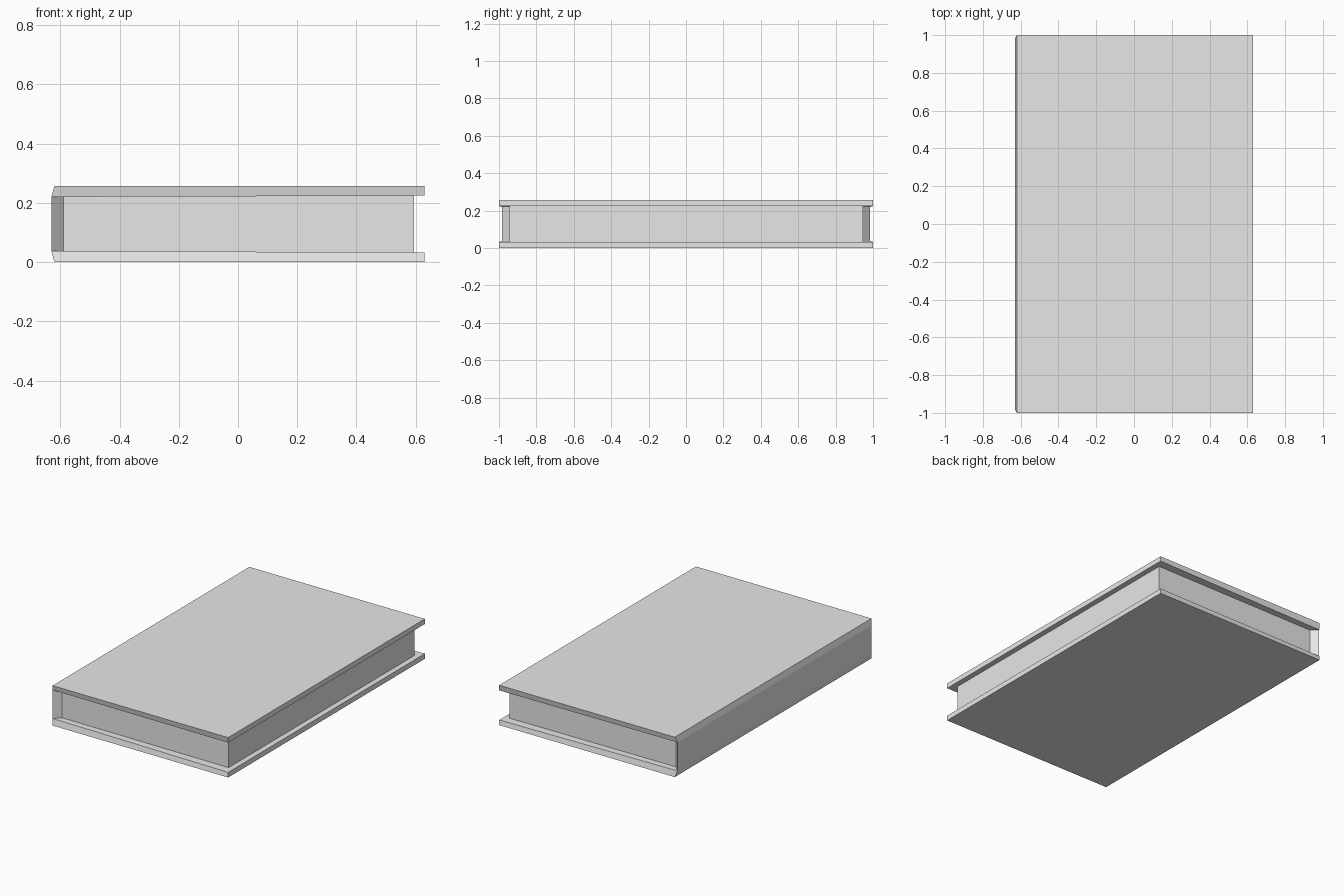
import bpy
import bmesh

cube = bpy.data.objects.get("Cube")
if cube:
    bpy.data.objects.remove(cube, do_unlink=True)

# One plain grey for the whole book
grey = bpy.data.materials.new("light grey")
grey.use_nodes = True
grey.diffuse_color = (0.8, 0.8, 0.8, 1)
grey.node_tree.nodes["Principled BSDF"].inputs["Base Color"].default_value = (0.8, 0.8, 0.8, 1)

HEIGHT = 0.257
FORE, HALF = 0.63, 1.0          # fore edge x, half length
SPINE_X, SPINE_Y = -0.63, 0.985  # outer face of the spine
HINGE_Z, RIM_Z = 0.037, 0.033    # board thickness at spine and fore edge
PAGE_X, PAGE_Y = 0.595, 0.945


def loft(name, loop_a, loop_b):
    """Solid between two matching loops of four corners."""
    bm = bmesh.new()
    a = [bm.verts.new(p) for p in loop_a]
    b = [bm.verts.new(p) for p in loop_b]
    bm.faces.new(a)
    bm.faces.new(b)
    for i in range(4):
        j = (i + 1) % 4
        bm.faces.new((a[i], a[j], b[j], b[i]))
    bmesh.ops.recalc_face_normals(bm, faces=bm.faces)
    mesh = bpy.data.meshes.new(name)
    bm.to_mesh(mesh)
    bm.free()
    mesh.materials.append(grey)
    obj = bpy.data.objects.new(name, mesh)
    bpy.context.collection.objects.link(obj)
    return obj


def board_loop(x, y, z_spine, z_rim):
    return [(x, -y, z_spine), (FORE, -HALF, z_rim), (FORE, HALF, z_rim), (x, y, z_spine)]


def upright_loop(x, y, z):
    return [(x, -y, z), (x, y, z), (x, y, HEIGHT - z), (x, -y, HEIGHT - z)]


# Covers, tapering in slightly towards the spine
for name, flip in (("bottom_cover", False), ("top_cover", True)):
    level = (lambda z: HEIGHT - z) if flip else (lambda z: z)
    loft(name,
         board_loop(SPINE_X + 0.01, HALF, level(0), level(0)),
         board_loop(SPINE_X, SPINE_Y, level(HINGE_Z), level(RIM_Z)))

# Spine with mitred ends narrowing to the pages
loft("spine",
     upright_loop(SPINE_X, SPINE_Y, HINGE_Z),
     upright_loop(SPINE_X + 0.04, PAGE_Y, RIM_Z - 0.005))

# Page block, seated a little into covers and spine
loft("pages",
     upright_loop(SPINE_X + 0.035, PAGE_Y, RIM_Z - 0.005),
     upright_loop(PAGE_X, PAGE_Y, RIM_Z - 0.005))
